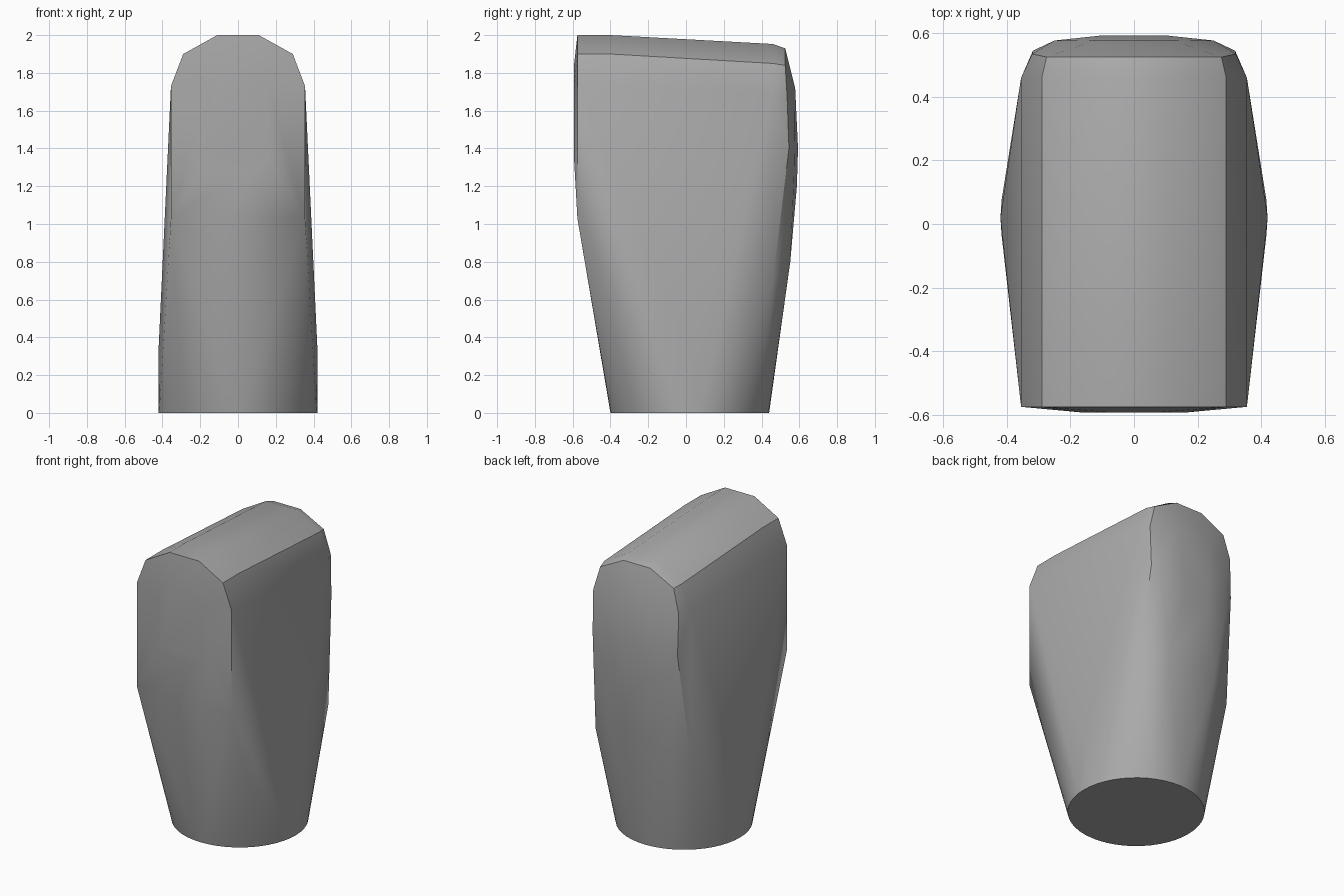
import bpy, bmesh
from math import sin, cos, tau, radians

old = bpy.data.objects.get("Cube")
if old:
    bpy.data.objects.remove(old, do_unlink=True)

grey = bpy.data.materials.new("mid grey")
grey.use_nodes = True
color = (0.4, 0.4, 0.4, 1)
grey.diffuse_color = color
grey.node_tree.nodes["Principled BSDF"].inputs["Base Color"].default_value = color

bm = bmesh.new()


def pair(x, y, z):
    """Add a point and its mirror across the middle."""
    for side in (1, -1):
        bm.verts.new((side * x, y, z))


# Round foot and the widest point above it
SEGMENTS = 48
for i in range(SEGMENTS):
    a = tau * i / SEGMENTS
    bm.verts.new((0.42 * cos(a), 0.02 + 0.42 * sin(a), 0))
pair(0.42, 0.02, 0.35)

# Arched front edge
FRONT = -0.575
for x, z in ((0.355, 1.03), (0.355, 1.73), (0.29, 1.9), (0.11, 2.0)):
    pair(x, FRONT, z)
# Shallow bulge in the front face
for x, z in ((0.16, 1.35), (0.16, 1.72), (0.07, 1.84)):
    pair(x, -0.593, z)

# Bevelled top, sloping down to the back
for x, y, z in ((0.11, -0.4, 2.0), (0.29, -0.4, 1.9),
                (0.11, 0.46, 1.953), (0.29, 0.46, 1.85),
                (0.10, 0.525, 1.93), (0.275, 0.525, 1.84)):
    pair(x, y, z)

# Rounded back corners
for x, y, z in ((0.355, 0.46, 1.69), (0.355, 0.46, 0.7),
                (0.32, 0.535, 1.68), (0.318, 0.545, 1.4)):
    pair(x, y, z)
# Curved back face
for x, y, z in ((0.12, 0.578, 1.72), (0.25, 0.577, 1.5),
                (0.10, 0.593, 1.4), (0.25, 0.572, 1.25),
                (0.10, 0.587, 1.2), (0.18, 0.552, 0.8)):
    pair(x, y, z)

# Skin the outline into one solid block
hull = bmesh.ops.convex_hull(bm, input=bm.verts[:])
loose = [v for v in bm.verts if not v.link_faces]
bmesh.ops.delete(bm, geom=loose, context="VERTS")
bmesh.ops.dissolve_limit(bm, angle_limit=radians(0.5),
                         verts=bm.verts[:], edges=bm.edges[:])
bmesh.ops.recalc_face_normals(bm, faces=bm.faces[:])

mesh = bpy.data.meshes.new("body")
bm.to_mesh(mesh)
bm.free()
mesh.materials.append(grey)
body = bpy.data.objects.new("body", mesh)
bpy.context.collection.objects.link(body)

# Smooth shading with sharp rims
bpy.ops.object.select_all(action="DESELECT")
body.select_set(True)
bpy.context.view_layer.objects.active = body
bpy.ops.object.shade_smooth_by_angle(angle=radians(32))
